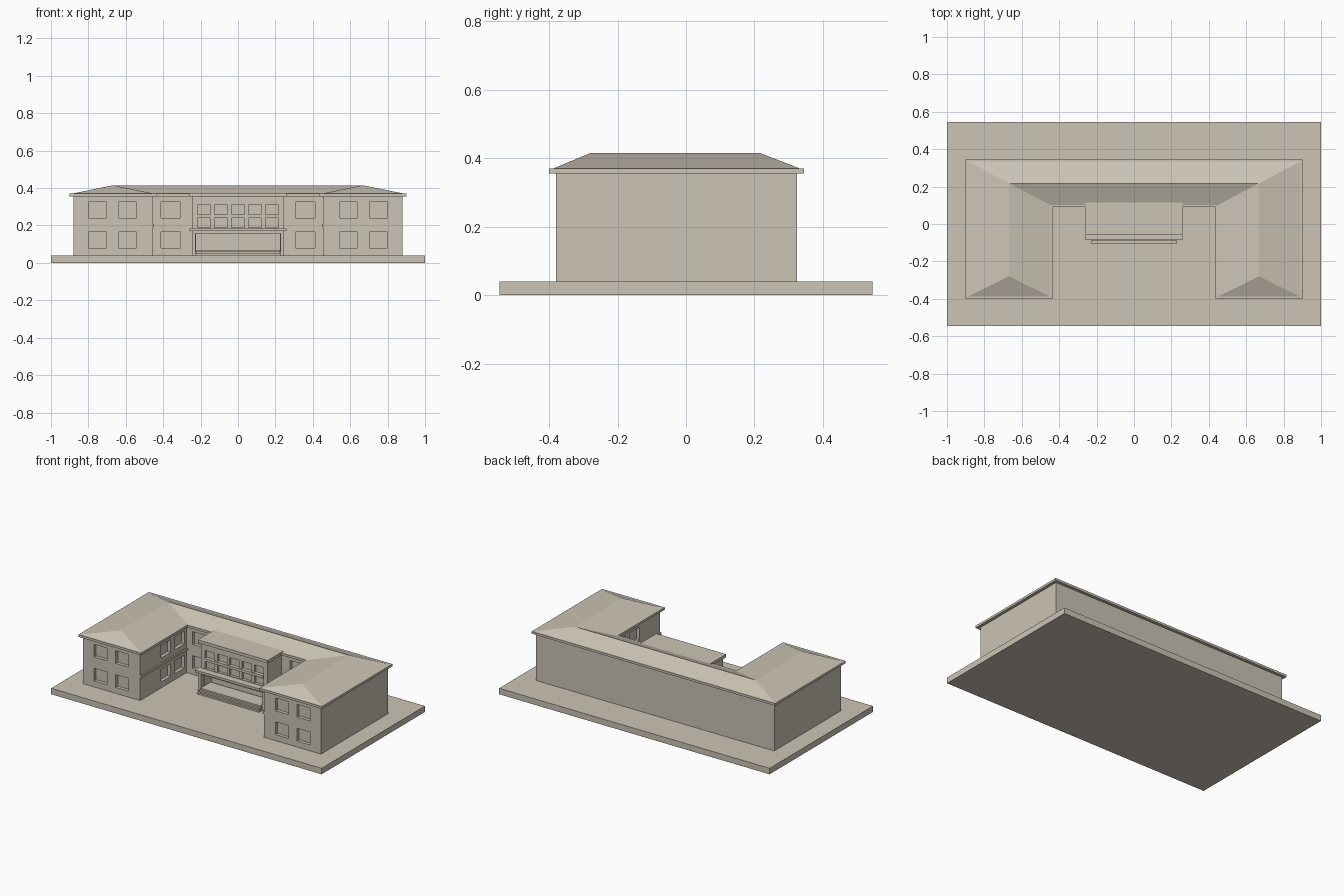
import bpy, bmesh

if "Cube" in bpy.data.objects:
    bpy.data.objects.remove(bpy.data.objects["Cube"])

stone = bpy.data.materials.new("warm stone")
stone.diffuse_color = (0.60, 0.55, 0.465, 1)
stone.use_nodes = True
stone.node_tree.nodes["Principled BSDF"].inputs["Base Color"].default_value = stone.diffuse_color


def finish(name, bm):
    bmesh.ops.recalc_face_normals(bm, faces=bm.faces)
    me = bpy.data.meshes.new(name)
    bm.to_mesh(me)
    bm.free()
    me.materials.append(stone)
    ob = bpy.data.objects.new(name, me)
    bpy.context.collection.objects.link(ob)
    return ob


def add_box(bm, x0, x1, y0, y1, z0, z1):
    vs = bmesh.ops.create_cube(bm, size=1)["verts"]
    for v in vs:
        v.co.x = x1 if v.co.x > 0 else x0
        v.co.y = y1 if v.co.y > 0 else y0
        v.co.z = z1 if v.co.z > 0 else z0


def boxes(name, *dims):
    bm = bmesh.new()
    for d in dims:
        add_box(bm, *d)
    return finish(name, bm)


def prism(name, outline, z0, z1):
    bm = bmesh.new()
    face = bm.faces.new([bm.verts.new((x, y, z0)) for x, y in outline])
    top = bmesh.ops.extrude_face_region(bm, geom=[face], use_keep_orig=True)["geom"]
    for v in top:
        if isinstance(v, bmesh.types.BMVert):
            v.co.z = z1
    return finish(name, bm)


def u_outline(xo, xi, yf, yc, yb):
    half = [(xo, yb), (xo, yf), (xi, yf), (xi, yc)]
    return [(-x, y) for x, y in half] + half[::-1]


def cut(ob, cutter):
    m = ob.modifiers.new("openings", "BOOLEAN")
    m.operation = "DIFFERENCE"
    m.solver = "EXACT"
    m.object = cutter
    cutter.hide_render = True
    cutter.hide_viewport = True
    cutter.display_type = "WIRE"


# Ground slab, U-shaped walls and eaves
boxes("base_slab", (-1, 1, -0.545, 0.545, 0, 0.04))
walls = prism("walls", u_outline(0.88, 0.457, -0.38, 0.11, 0.325), 0.038, 0.36)
prism("eaves", u_outline(0.90, 0.437, -0.40, 0.09, 0.345), 0.355, 0.37)

# Window recesses on wing fronts, centre and inner wing sides, two floors
D = 0.022
recess = []
for z0 in (0.08, 0.24):
    z1 = z0 + 0.085
    for s in (-1, 1):
        for cx, w, y in ((0.75, 0.048, -0.38), (0.59, 0.048, -0.38), (0.36, 0.053, 0.11)):
            recess.append((s * cx - w, s * cx + w, y - 0.02, y + D, z0, z1))
        xa, xb = sorted((s * 0.44, s * (0.457 + D)))
        for cy in (-0.11, 0.037):
            recess.append((xa, xb, cy - 0.052, cy + 0.052, z0, z1))
cut(walls, boxes("window_cutter", *recess))

# String course on the inner wing sides
boxes("string_course", (-0.46, -0.448, -0.38, 0.11, 0.192, 0.207),
      (0.448, 0.46, -0.38, 0.11, 0.192, 0.207))

# Hipped roof: one half, mirrored across x
bm = bmesh.new()
Z0, Z1 = 0.37, 0.415
pts = dict(fo=(0.888, -0.388, Z0), fi=(0.449, -0.388, Z0), ci=(0.449, 0.102, Z0),
           cm=(0, 0.102, Z0), bm=(0, 0.333, Z0), bo=(0.888, 0.333, Z0),
           rf=(0.668, -0.28, Z1), rb=(0.668, 0.2175, Z1), rm=(0, 0.2175, Z1))
for s in (-1, 1):
    v = {k: bm.verts.new((s * x, y, z)) for k, (x, y, z) in pts.items()}
    for f in ("fo fi rf", "fi ci rb rf", "ci cm rm rb", "bm bo rb rm", "bo fo rf rb",
              "fo bo bm cm ci fi"):
        bm.faces.new([v[k] for k in f.split()])
bmesh.ops.remove_doubles(bm, verts=bm.verts, dist=1e-5)
finish("hip_roof", bm)

# Entrance pavilion: body with open porch below and glazed bay above
YF = -0.04
body = boxes("pavilion_body", (-0.245, 0.245, YF, 0.13, 0.038, 0.362))
boxes("pavilion_roof", (-0.258, 0.258, -0.055, 0.118, 0.355, 0.375))
holes = [(-0.225, 0.225, YF - 0.02, 0.04, 0.06, 0.165),
         (-0.217, 0.217, YF - 0.02, YF + 0.018, 0.188, 0.353)]
cut(body, boxes("pavilion_cutter", *holes))

# Window grid in the upper bay: mullions and rails
grid = []
edges = [-0.217] + [c for i in range(5) for c in
                    ((i - 2) * 0.091 - 0.035, (i - 2) * 0.091 + 0.035)] + [0.217]
for a, b in zip(edges[::2], edges[1::2]):
    if b > a:
        grid.append((a, b, YF + 0.002, YF + 0.02, 0.186, 0.31))
grid.append((-0.217, 0.217, YF + 0.001, YF + 0.02, 0.31, 0.354))
grid.append((-0.217, 0.217, YF - 0.006, YF + 0.02, 0.24, 0.258))
boxes("bay_window_frame", *grid)

# Balcony slab with lower lip, porch posts and steps
boxes("balcony_slab", (-0.26, 0.26, -0.085, -0.015, 0.17, 0.185),
      (-0.24, 0.24, -0.07, -0.02, 0.157, 0.171))
boxes("porch_posts", *[(s * 0.236 - 0.01, s * 0.236 + 0.01, -0.07, -0.035, 0.04, 0.17)
                       for s in (-1, 1)])
boxes("entrance_steps", (-0.23, 0.23, -0.105, -0.03, 0.038, 0.05),
      (-0.225, 0.225, -0.092, -0.03, 0.05, 0.06),
      (-0.222, 0.222, -0.078, 0.03, 0.06, 0.07))
